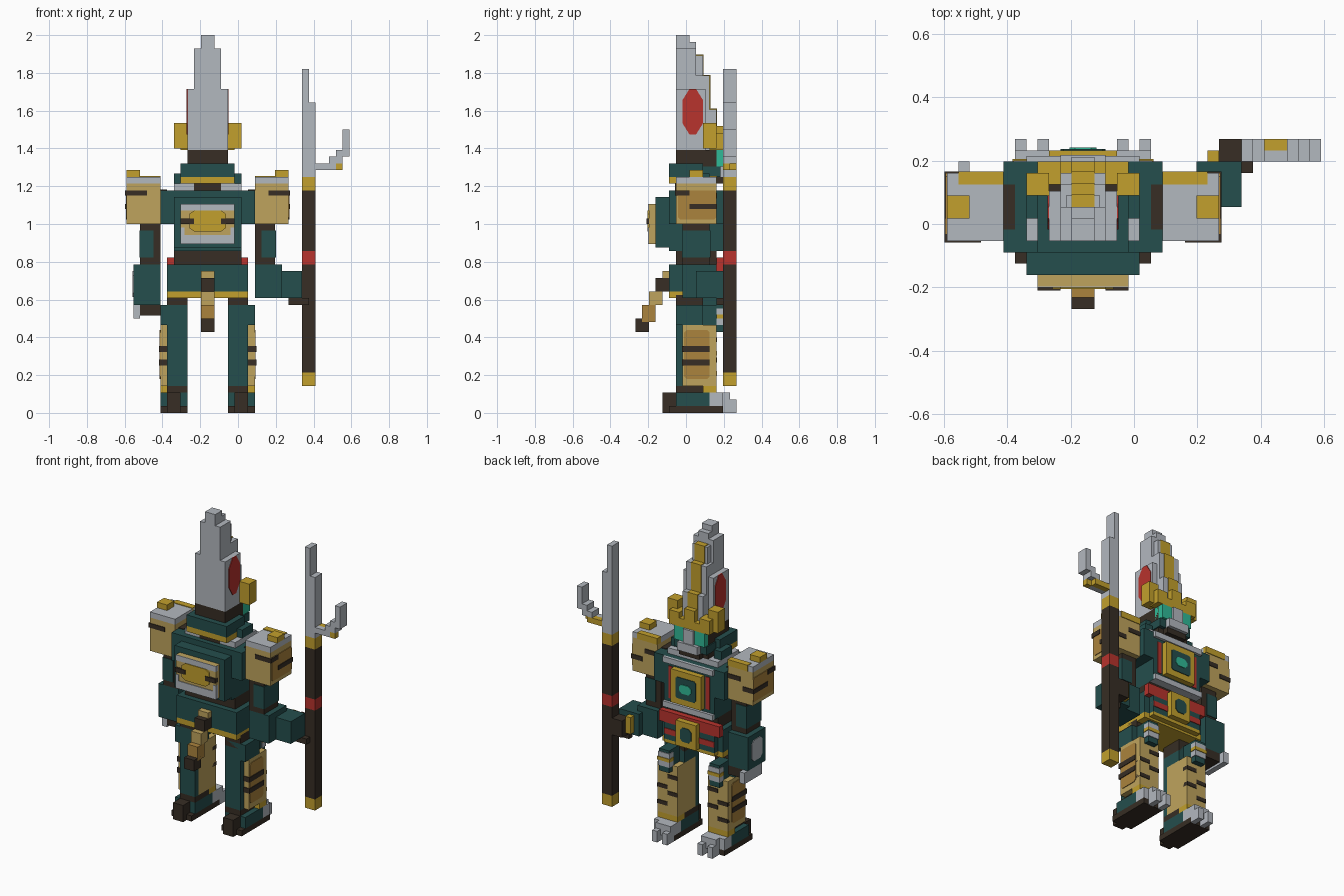
import bpy, bmesh

cube = bpy.data.objects.get("Cube")
if cube:
    bpy.data.objects.remove(cube, do_unlink=True)

U = 1 / 28          # one block of the grid
MID = 24            # blocks mirror as i -> MID - i
T = 0.12            # plate thickness in blocks


def material(name, *rgb):
    m = bpy.data.materials.new(name)
    m.use_nodes = True
    m.diffuse_color = (*rgb, 1)
    m.node_tree.nodes["Principled BSDF"].inputs["Base Color"].default_value = (*rgb, 1)
    return m


teal = material("deep teal", .018, .077, .074)
grey = material("silver grey", .45, .48, .52)
gold = material("gold", .54, .35, .026)
dark = material("dark brown", .038, .027, .018)
tan = material("tan", .52, .37, .11)
brown = material("ochre brown", .41, .23, .047)
red = material("red", .48, .033, .026)
mint = material("mint", .03, .49, .31)


def place(p):
    return ((p[0] - 16.5) * U, (p[1] - 7.5) * U, p[2] * U)


def finish(name, bm, mat):
    bmesh.ops.recalc_face_normals(bm, faces=bm.faces)
    me = bpy.data.meshes.new(name)
    bm.to_mesh(me)
    bm.free()
    me.materials.append(mat)
    bpy.context.collection.objects.link(bpy.data.objects.new(name, me))


def box(name, mat, x, y, z):
    bm = bmesh.new()
    bmesh.ops.create_cube(bm, size=1)
    for v in bm.verts:
        v.co = place([r[0] if c < 0 else r[1] for c, r in zip(v.co, (x, y, z))])
    finish(name, bm, mat)


def badge(name, mat, axis, at, a, b, ca, cb):
    """Thin eight-sided plate facing an axis, with corners cut by ca and cb."""
    (a0, a1), (b0, b1) = a, b
    pts = [(a0 + ca, b0), (a1 - ca, b0), (a1, b0 + cb), (a1, b1 - cb),
           (a1 - ca, b1), (a0 + ca, b1), (a0, b1 - cb), (a0, b0 + cb)]
    bm = bmesh.new()
    rings = []
    for d in (at - T, at + T):
        rings.append([bm.verts.new(place((d, p, q) if axis == "x" else (p, d, q))) for p, q in pts])
    bm.faces.new(rings[0])
    bm.faces.new(rings[1])
    for k in range(8):
        n = (k + 1) % 8
        bm.faces.new((rings[0][k], rings[0][n], rings[1][n], rings[1][k]))
    finish(name, bm, mat)


def pair(name, mat, x, y, z):
    box("right_" + name, mat, x, y, z)
    box("left_" + name, mat, (MID - x[1], MID - x[0]), y, z)


def pair_badge(name, mat, at, *shape):
    badge("right_" + name, mat, "x", at, *shape)
    badge("left_" + name, mat, "x", MID - at, *shape)


# Feet
pair("sole", dark, (5, 9), (5, 13), (0, 1))
pair("heel", dark, (6, 8), (4, 6), (0, 3))
pair("foot", teal, (5, 9), (6, 11), (1, 3))
pair("forefoot", grey, (5, 9), (11, 13), (1, 3))
pair("toe_base", grey, (6, 9), (13, 14), (1, 3))
for n, i in enumerate((6, 8)):
    pair(f"toe_{n}", grey, (i, i + 1), (13, 15), (0, 2))
pair("ankle", dark, (6, 9), (6, 10), (3, 4))
pair("ankle_band", gold, (5, 9), (10, 12), (3, 4))

# Legs
pair("shin", tan, (5, 9), (7, 12), (4, 13))
pair("calf", teal, (6, 9), (6, 7), (4, 13))
pair("thigh", teal, (5, 9), (6, 10), (13, 16))
pair("hip_joint", dark, (6, 9), (6, 10), (15, 17.5))
pair_badge("shin_patch", brown, 5, (7.2, 11), (5, 12.3), .4, .4)
for k in (7, 9):
    pair(f"shin_side_stripe_{k}", dark, (5 - 2 * T, 6), (7 - T, 11), (k, k + .9))
for k, i in ((10.5, 7), (8.5, 5), (7.5, 7), (5.5, 5)):
    pair(f"shin_front_stripe_{k}", dark, (i, i + 2), (11, 12 + T), (k, k + .7))
pair("knee", teal, (6, 8), (10, 13), (12, 16))
pair("knee_plate", grey, (6 - T, 8 + T), (12, 13 + T), (13, 15.5))
pair("knee_band", gold, (6 - 2 * T, 8 + 2 * T), (12, 13 + 2 * T), (14, 14.6))

# Pelvis and belt
box("pelvis", teal, (6, 18), (5, 12), (18, 22))
box("pelvis_trim", gold, (6, 18), (5, 12), (17, 18))
box("front_skirt", teal, (7, 17), (12, 13), (18, 21))
box("belt", red, (6, 18), (12, 13), (21, 23))
box("skirt_stripe", red, (7, 17), (12.5, 13 + T), (19, 20))
box("skirt_trim", gold, (7, 17), (12, 13), (17.4, 18))
box("waist", dark, (7, 17), (6, 12), (22, 24))
box("buckle", gold, (10, 14), (13, 14), (18, 22.5))
badge("buckle_gem", teal, "y", 14, (10.9, 13.1), (19, 21.5), .5, .5)

# Tail
box("tail_root", dark, (11, 13), (3, 6), (18, 20))
box("tail_top", tan, (11, 13), (4, 5), (20, 21))
box("tail_middle", tan, (11, 13), (2, 4), (16, 18))
box("tail_lower", brown, (11, 13), (1, 3), (13.5, 16))
box("tail_tip", dark, (11, 13), (0, 2), (12, 14))

# Torso
box("torso", teal, (7, 17), (5, 13), (24, 33))
box("shoulder_yoke", teal, (5, 19), (5, 13), (28, 33))
pair("shoulder_joint", dark, (5, 6), (7, 11), (32, 33 + T))
box("chest_top_trim", grey, (7, 17), (12, 13.5), (32, 33))
box("chest_bottom_trim", grey, (7, 17), (12, 13.5), (24, 25))
pair("chest_stripe", red, (7.9, 8.7), (12, 13 + T), (25.6, 31.4))
box("chest_emblem", gold, (9, 15), (13, 14), (25.5, 31.5))
badge("emblem_field", teal, "y", 14, (10, 14), (26.6, 30.4), .3, .3)
badge("emblem_gem", mint, "y", 14 + T, (10.8, 13.2), (27.7, 29.3), .5, .5)

# Back pack
box("back_pack", teal, (7, 17), (3, 5), (24.5, 32))
box("back_panel", tan, (8, 16), (2, 3), (25, 31))
box("back_panel_top", grey, (8, 16), (2 - T, 2.5), (30, 31))
box("back_panel_bottom", grey, (8.5, 15.5), (2 - T, 2.5), (25, 26.4))
pair("back_panel_edge", grey, (8, 8.6), (2 - T, 2.5), (25, 27.5))
badge("back_panel_centre", gold, "y", 2 - T, (9.3, 14.7), (26.9, 30), .7, .5)
pair("back_panel_stripe", dark, (8, 10), (2 - 3 * T, 2.5), (28, 28.8))

# Shoulder armour
pair("shoulder", tan, (0, 5), (6, 12), (28, 34))
pair("shoulder_cap", grey, (0, 5), (6, 12), (34, 35))
pair("shoulder_cap_strip", gold, (1, 5), (11, 12 + T), (34, 35 + T))
pair("shoulder_stud", gold, (0, 2), (8, 10), (35, 36))
pair_badge("shoulder_patch", brown, 0, (6.3, 12), (28.7, 33), .3, .3)
pair("shoulder_high_stripe", dark, (-2 * T, 3), (6 - T, 8), (32.2, 33))
pair("shoulder_low_stripe", dark, (-2 * T, 2), (8, 12 + T), (30.2, 31))
pair("shoulder_front_stripe", dark, (2.5, 5), (11, 12 + T), (31.8, 32.6))

# Arms
pair("upper_arm", dark, (2, 5), (7, 11), (22, 28))
pair("arm_guard", teal, (2 - T, 4), (7 - T, 11 + T), (23, 27))
box("right_forearm", teal, (1, 5), (7, 12), (16, 22))
badge("right_forearm_plate", grey, "x", 1, (8, 11), (17.2, 21), .6, .6)
box("right_palm", dark, (2, 5), (8, 12), (14.4, 16))
box("right_claw", grey, (1, 2), (8, 13), (14, 16))
box("left_elbow", teal, (19, 23), (7, 12), (17, 22))
box("left_forearm", teal, (22, 26), (9, 13), (17, 21))
box("left_hand", dark, (24, 26), (12.5, 15), (17, 20))
box("left_thumb", dark, (24, 27), (12, 13), (16, 17))
box("left_cuff", gold, (23, 24), (13, 14), (17.5, 20.5))

# Collar and head
box("collar", grey, (7, 17), (6, 12), (33, 34))
box("collar_back_notch", dark, (10, 14), (6 - T, 7), (33, 34))
box("neck_band", gold, (8, 16), (5, 10), (34, 35))
box("neck_guard", teal, (8, 16), (5, 10), (35, 37))
pair("collar_side", teal, (7, 8.5), (8, 11), (33, 35.5))
box("head", dark, (9, 15), (6, 12), (34, 39))
pair("eye", mint, (9, 11), (11, 13), (36.5, 39))
pair("cheek", teal, (8.8, 10), (10, 12.6), (35, 36.5))
box("nose", grey, (11, 13), (12, 13.4), (36, 39))
box("muzzle", grey, (10, 14), (12, 13.6), (35, 36.5))
box("jaw", dark, (10, 14), (11, 13), (34, 35))

# Brow ornament
box("brow", gold, (9, 15), (11, 13), (39, 40.5))
pair("brow_corner", gold, (8, 10), (11, 13), (39, 41.5))
box("brow_crest", gold, (11, 13), (12, 13), (40, 42.5))
pair("ear", gold, (7, 9), (10, 12), (39.2, 43))

# Tall helmet: wide back shell with stepped narrower front layers
box("helmet_shell", grey, (9, 15), (6, 10.4), (39, 48))
box("helmet_upper", grey, (10, 14), (6, 9), (48, 54))
box("helmet_tip", grey, (11, 13), (6, 8), (54, 56))
steps = ((10, 14, 12, 39, 45), (10, 14, 11, 45, 50), (10.5, 13.5, 10, 50, 53), (11, 13, 9, 53, 55))
for n, (i0, i1, j, k0, k1) in enumerate(steps):
    box(f"helmet_step_{n}", grey, (i0, i1), (7, j), (k0, k1))
    if n < 3:
        box(f"helmet_stripe_{n}", gold, (11, 13), (8, j + T), (k0, k1 + T))
pair_badge("helmet_crest", red, 9, (7, 10), (41.3, 48), 1, 1.6)

# Staff: stacked sections, then the blade and hook
sections = ((gold, 4, 6), (dark, 6, 22), (red, 22, 24), (dark, 24, 33), (gold, 33, 35), (grey, 35, 46))
for n, (mat, k0, k1) in enumerate(sections):
    box(f"staff_section_{n}", mat, (26, 28), (13, 15), (k0, k1))
box("staff_blade", grey, (26, 27), (13, 15), (46, 51))
box("hook_base", grey, (28, 31), (13, 14), (36, 37))
box("hook_base_trim", gold, (28, 31), (14, 15), (36, 37))
box("hook_stud", gold, (31, 32), (13, 14), (36, 37))
box("hook_bend", grey, (30, 32), (13, 15), (37, 38))
box("hook_rise", grey, (31, 33), (13, 15), (38, 39))
box("hook_point", grey, (32, 33), (13, 15), (38, 42))
